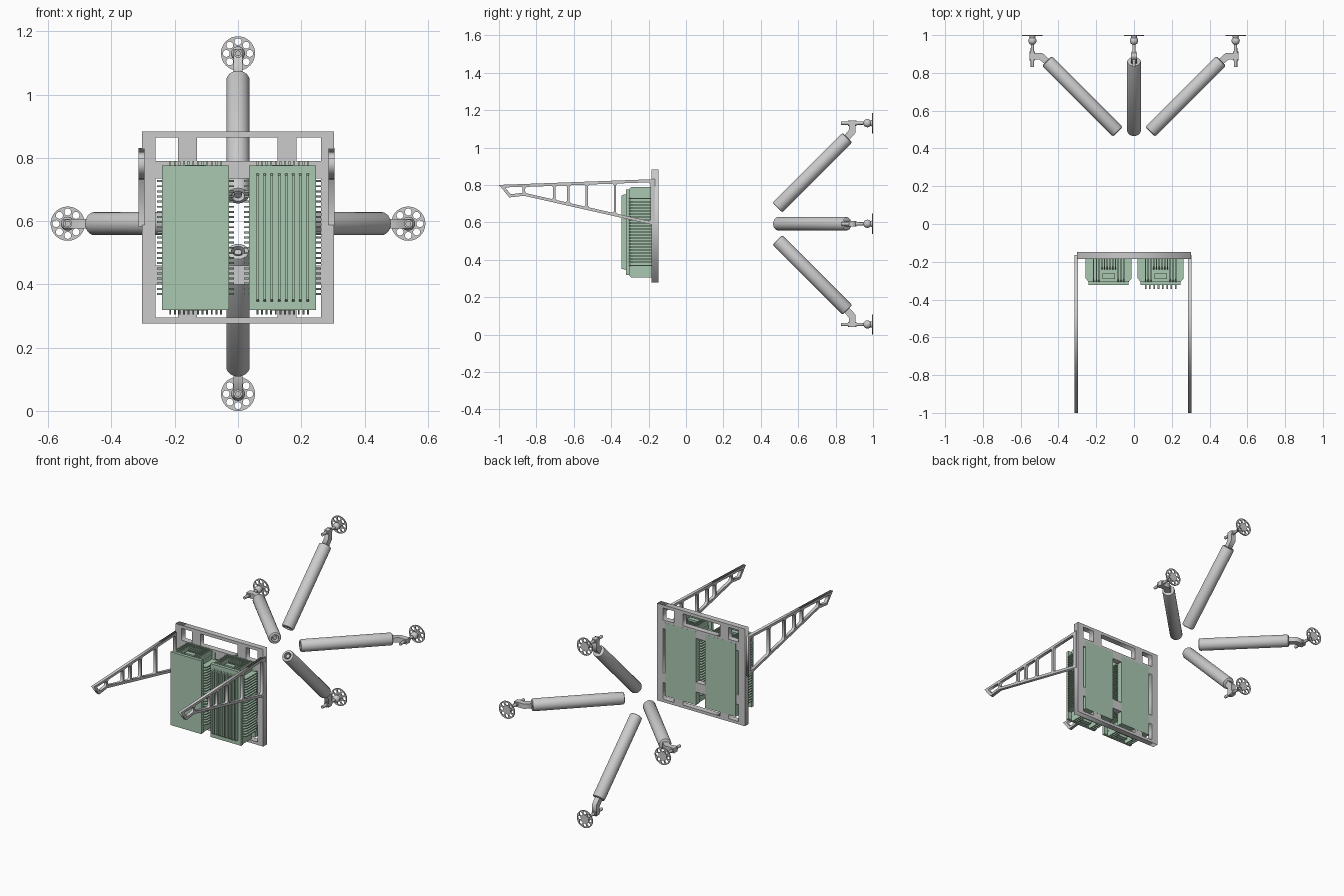
import bpy, bmesh
from math import pi, cos, sin, radians, sqrt
from mathutils import Matrix, Vector

if "Cube" in bpy.data.objects:
    bpy.data.objects.remove(bpy.data.objects["Cube"])

green = bpy.data.materials.new("green_panel")
green.diffuse_color = (0.40, 0.58, 0.44, 1)
green.use_nodes = True
green.node_tree.nodes["Principled BSDF"].inputs["Base Color"].default_value = green.diffuse_color
CZ = 0.592  # height of the centre of the four legs


def add_mesh(name, mesh, mat=None, smooth=False):
    ob = bpy.data.objects.new(name, mesh)
    bpy.context.collection.objects.link(ob)
    if mat:
        mesh.materials.clear()
        mesh.materials.append(mat)
    if smooth:
        mesh.shade_smooth()
        mesh.set_sharp_from_angle(angle=radians(35))
    return ob


def plate(name, loops, thick, matrix):
    """Flat plate from an outline plus hole outlines, thickened along local z."""
    cu = bpy.data.curves.new(name, 'CURVE')
    cu.dimensions = '2D'
    cu.fill_mode = 'BOTH'
    cu.extrude = thick / 2
    for pts in loops:
        sp = cu.splines.new('POLY')
        sp.points.add(len(pts) - 1)
        for p, (x, y) in zip(sp.points, pts):
            p.co = (x, y, 0, 1)
        sp.use_cyclic_u = True
    tmp = bpy.data.objects.new(name + "_tmp", cu)
    bpy.context.collection.objects.link(tmp)
    dg = bpy.context.evaluated_depsgraph_get()
    me = bpy.data.meshes.new_from_object(tmp.evaluated_get(dg))
    bpy.data.objects.remove(tmp)
    me.transform(matrix)
    bm = bmesh.new()
    bm.from_mesh(me)
    bmesh.ops.remove_doubles(bm, verts=bm.verts, dist=1e-5)
    bmesh.ops.recalc_face_normals(bm, faces=bm.faces)
    bm.to_mesh(me)
    bm.free()
    return add_mesh(name, me)


def lathe(name, profile, matrix, n=32):
    """Revolve (radius, height) points around local z."""
    bm = bmesh.new()
    vs = [bm.verts.new((r, 0, h)) for r, h in profile]
    es = [bm.edges.new(p) for p in zip(vs, vs[1:])]
    bmesh.ops.spin(bm, geom=vs + es, axis=(0, 0, 1), cent=(0, 0, 0),
                   angle=2 * pi, steps=n, use_duplicate=False)
    bmesh.ops.remove_doubles(bm, verts=bm.verts, dist=1e-5)
    bmesh.ops.recalc_face_normals(bm, faces=bm.faces)
    bm.transform(matrix)
    me = bpy.data.meshes.new(name)
    bm.to_mesh(me)
    bm.free()
    return add_mesh(name, me, smooth=True)


def prisms(name, items, mat):
    """One object from many extruded polygons: (polygon, axis, start, end)."""
    bm = bmesh.new()
    for poly, axis, a, b in items:
        def pt(p, t):
            c = list(p)
            c.insert(axis, t)
            return bm.verts.new(c)
        lo, hi = [pt(p, a) for p in poly], [pt(p, b) for p in poly]
        bm.faces.new(lo)
        bm.faces.new(hi[::-1])
        for i in range(len(poly)):
            j = (i + 1) % len(poly)
            bm.faces.new((lo[i], hi[i], hi[j], lo[j]))
    bmesh.ops.recalc_face_normals(bm, faces=bm.faces)
    me = bpy.data.meshes.new(name)
    bm.to_mesh(me)
    bm.free()
    return add_mesh(name, me, mat)


def rect(x0, y0, x1, y1):
    return [(x0, y0), (x1, y0), (x1, y1), (x0, y1)]


def box(x0, x1, y0, y1, z0, z1):
    return (rect(x0, y0, x1, y1), 2, z0, z1)


def circle(cx, cy, r, n):
    return [(cx + r * cos(2 * pi * i / n), cy + r * sin(2 * pi * i / n)) for i in range(n)]


# mounting frame: outer border with cross bars and two uprights
XZ = Matrix.Rotation(pi / 2, 4, 'X')
loops = [rect(-0.303, 0.277, 0.303, 0.883)]
for x0, x1 in ((-0.26, -0.19), (-0.13, 0.125), (0.185, 0.263)):
    for z0, z1 in ((0.295, 0.40), (0.46, 0.735), (0.79, 0.864)):
        loops.append(rect(x0, z0, x1, z1))
plate("mounting_frame", loops, 0.036, Matrix.Translation((0, -0.166, 0)) @ XZ)

# side trusses reaching forward
YZ = Matrix(((0, 0, 1, 0), (1, 0, 0, 0), (0, 1, 0, 0), (0, 0, 0, 1)))
top = lambda y: 0.80 + 0.037 * (y + 1)
low = lambda y: 0.742 - 0.226 * (y + 0.866)
outline = [(-0.165, top(-0.165)), (-1, 0.80), (-0.945, 0.733), (-0.866, 0.742), (-0.165, low(-0.165))]
holes = [[(-0.968, 0.787), (-0.873, 0.789), (-0.873, 0.758), (-0.937, 0.750)]]
posts = [-0.866, -0.705, -0.63, -0.53, -0.38, -0.185]
for a, b in zip(posts, posts[1:]):
    a, b, c = a + 0.006, b - 0.006, 0.008
    t, l = (lambda y: top(y) - 0.016), (lambda y: low(y) + 0.016)
    holes.append([(a, l(a) + c), (a + c, l(a + c)), (b - c, l(b - c)), (b, l(b) + c),
                  (b, t(b) - c), (b - c, t(b - c)), (a + c, t(a + c)), (a, t(a) - c)])
for name, x in (("left_truss", -0.305), ("right_truss", 0.296)):
    plate(name, [outline] + holes, 0.019, Matrix.Translation((x, 0, 0)) @ YZ)

# finned electronics boxes
Z0, Z1 = 0.319, 0.776
for name, x0, x1, ribbed in (("left_box", -0.24, -0.028, False), ("right_box", 0.035, 0.247, True)):
    mid = (x0 + x1) / 2
    core = [box(x0 + 0.022, x1 - 0.022, -0.31, -0.16, Z0 + 0.022, Z1 - 0.022),
            box(x0, x1, -0.322, -0.302, Z0, Z1),
            box(x0, x1, -0.185, -0.1475, Z0, Z1)]
    # connectors on the top and bottom
    for z in (Z1 - 0.022, Z0 + 0.022):
        core.append(box(mid - 0.033, mid + 0.033, -0.29, -0.262, z - 0.024, z + 0.024))
    prisms(name, core, green)
    fins = []
    # horizontal fins on both sides, cut back at the front corner
    for i in range(23):
        z = 0.37 + i * 0.0162
        for s, xe in ((-1, x0), (1, x1)):
            xi, xo = xe - s * 0.03, xe + s * 0.016
            prof = [(xi, -0.18), (xo, -0.18), (xo, -0.288), (xe, -0.306), (xi, -0.306)]
            fins.append((prof, 2, z - 0.003, z + 0.003))
    # vertical fins above and below, shorter behind the connector
    for i in range(12):
        x = mid - 0.08 + i * 0.16 / 11
        yf = -0.24 if abs(x - mid) < 0.038 else -0.306
        for s, ze in ((-1, Z0), (1, Z1)):
            zi, zo = ze - s * 0.03, ze + s * 0.014
            prof = [(-0.18, zi), (-0.18, zo), (yf + 0.014, zo), (yf, ze), (yf, zi)]
            fins.append((prof, 0, x - 0.003, x + 0.003))
    prisms(name + "_fins", fins, green)
    # upright ribs on the front cover
    if ribbed:
        ribs = []
        for i in range(8):
            x = mid - 0.079 + i * 0.158 / 7
            prof = [(-0.32, 0.345), (-0.345, 0.352), (-0.345, 0.744), (-0.32, 0.751)]
            ribs.append((prof, 0, x - 0.004, x + 0.004))
        prisms(name + "_front_ribs", ribs, green)

# four splayed legs at the back, each with a ball-jointed perforated foot
R = 0.538
along = Vector((1, 1, 0)).to_track_quat('Z', 'Y').to_matrix().to_4x4()
to_y = Matrix.Rotation(-pi / 2, 4, 'X')
L = 0.53
for k, side in enumerate(("right", "lower", "left", "upper")):
    turn = Matrix.Translation((0, 0, CZ)) @ Matrix.Rotation(k * pi / 2, 4, 'Y')
    tube = turn @ Matrix.Translation((0.086, 0.488, 0)) @ along
    lathe(side + "_leg_tube", [(0, 0.05), (0.021, 0.05), (0.021, 0), (0.029, 0), (0.034, 0.003),
                               (0.0365, 0.009), (0.0365, L - 0.009), (0.034, L - 0.003),
                               (0.029, L), (0, L)], tube)
    lathe(side + "_leg_rod", [(0, 0.05), (0.012, 0.05), (0.012, 0.005), (0, 0.005)], tube, 16)
    # bent bracket between leg and foot stem
    plate(side + "_foot_bracket", [[(0.44, 0.865), (0.486, 0.906), (0.552, 0.906), (0.552, 0.872),
                                    (0.503, 0.872), (0.462, 0.838)]], 0.03, turn)
    foot = turn @ Matrix.Translation((R, 0, 0)) @ to_y
    lathe(side + "_foot_stem", [(0, 0.83), (0.009, 0.83), (0.009, 0.866), (0.014, 0.866), (0.014, 0.912),
                                (0.009, 0.912), (0.008, 0.965), (0, 0.965)], foot, 16)
    ball = [(0.022 * sin(a * pi / 10), 0.970 - 0.022 * cos(a * pi / 10)) for a in range(11)]
    lathe(side + "_foot_ball", ball, foot, 20)
    lathe(side + "_foot_neck", [(0, 0.975), (0.012, 0.975), (0.018, 0.997), (0, 0.997)], foot, 20)
    rim = [circle(0, 0, 0.054, 48)]
    rim += [circle(0.037 * cos(i * pi / 4), 0.037 * sin(i * pi / 4), 0.011, 16) for i in range(8)]
    plate(side + "_foot_disc", rim, 0.006, foot @ Matrix.Translation((0, 0, 0.997)))
